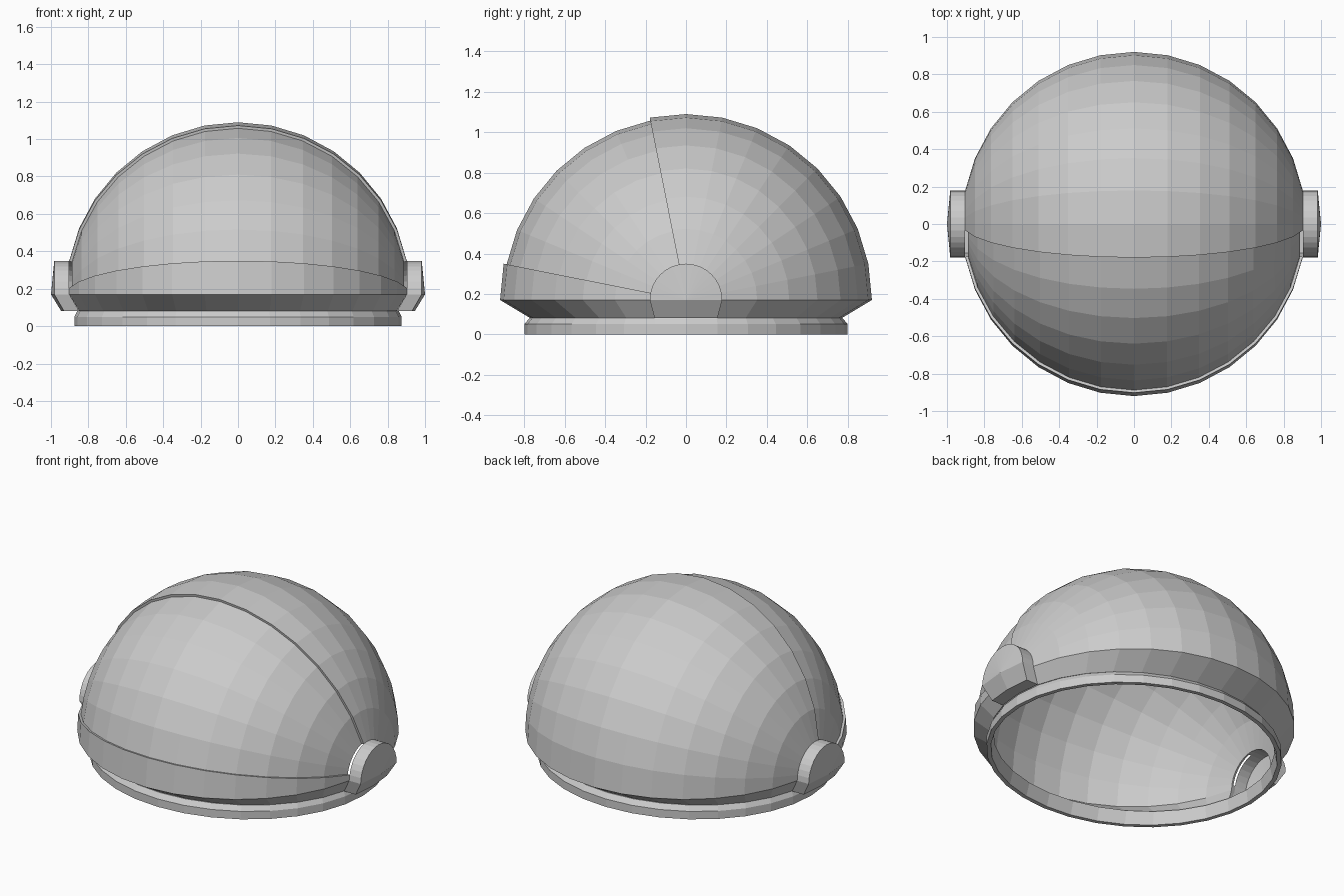
import bpy, bmesh
from math import sin, cos, pi

if "Cube" in bpy.data.objects:
    bpy.data.objects.remove(bpy.data.objects["Cube"])

STEP = pi / 16      # 32-sided dome, poles on the x axis
ZC = 0.17           # height of the dome's equator


def finish(name, bm):
    bmesh.ops.remove_doubles(bm, verts=bm.verts, dist=0.0005)
    bmesh.ops.recalc_face_normals(bm, faces=bm.faces)
    mesh = bpy.data.meshes.new(name)
    bm.to_mesh(mesh)
    bm.free()
    obj = bpy.data.objects.new(name, mesh)
    bpy.context.collection.objects.link(obj)
    return obj


def bridge(bm, a, b, closed=False):
    n = len(a)
    for i in range(n if closed else n - 1):
        j = (i + 1) % n
        bm.faces.new((a[i], a[j], b[j], b[i]))


def dome_point(r, i, j):
    t, p = j * STEP, i * STEP
    return (r * cos(t), r * sin(t) * cos(p), ZC + r * sin(t) * sin(p))


def dome_slice(name, first, last, r_out, r_in):
    """Thick slice of the dome between two meridians, open at the hinges."""
    bm = bmesh.new()
    layers = [[[bm.verts.new(dome_point(r, i, j)) for j in range(1, 16)]
               for i in range(first, last + 1)] for r in (r_out, r_in)]
    for rows in layers:
        for a, b in zip(rows, rows[1:]):
            bridge(bm, a, b)
    outer, inner = layers
    bridge(bm, outer[0], inner[0])
    bridge(bm, outer[-1], inner[-1])
    for k in (0, -1):
        bridge(bm, [row[k] for row in outer], [row[k] for row in inner])
    return finish(name, bm)


def band(name, profile, ranges):
    """Sweep a closed (rx, ry, z) profile around an ellipse over step ranges."""
    bm = bmesh.new()
    for lo, hi in ranges:
        sections = [[bm.verts.new((rx * cos(k * STEP), ry * sin(k * STEP), z))
                     for rx, ry, z in profile] for k in range(lo, hi + 1)]
        for a, b in zip(sections, sections[1:]):
            bridge(bm, a, b, True)
        if hi - lo < 32:
            bm.faces.new(sections[0])
            bm.faces.new(sections[-1])
    return finish(name, bm)


def hinge(name, side):
    """Round-topped hollow boss at one pole, tapering in below the equator."""
    bm = bmesh.new()
    rise = 0.08
    arc = [dome_point(0.92, i, 1) for i in range(17)]
    foot = [(0.85, -0.155, 0.08), (0.865, 0, 0.08), (0.85, 0.155, 0.08)]
    inner = [bm.verts.new((side * x, y, z)) for x, y, z in arc + foot]
    outer = [bm.verts.new((side * (x + rise), y, z)) for x, y, z in arc + foot]
    bridge(bm, inner, outer, True)
    pole = bm.verts.new((side * 1.0, 0, ZC))
    for a, b in zip(outer[:16], outer[1:17]):
        bm.faces.new((pole, a, b))
    bm.faces.new((outer[16], outer[17], outer[18], pole))
    bm.faces.new((pole, outer[18], outer[19], outer[0]))
    return finish(name, bm)


# Dome: rear shell, recessed visor and chin strip
dome_slice("rear_shell", 0, 9, 0.92, 0.892)
dome_slice("visor", 9, 15, 0.905, 0.892)
dome_slice("chin_strip", 15, 16, 0.92, 0.892)

# Sloped collar under the dome, interrupted at the hinges
band("collar", [(0.92, 0.92, ZC), (0.865, 0.77, 0.08),
                (0.85, 0.755, 0.08), (0.892, 0.892, ZC)], [(1, 15), (17, 31)])

# Oval neck ring with a chamfered top edge
band("neck_ring", [(0.875, 0.80, 0), (0.875, 0.80, 0.05), (0.86, 0.775, 0.08),
                   (0.84, 0.75, 0.08), (0.85, 0.775, 0)], [(0, 32)])

# Side hinges
for label, side in (("right", 1), ("left", -1)):
    hinge(label + "_hinge", side)
